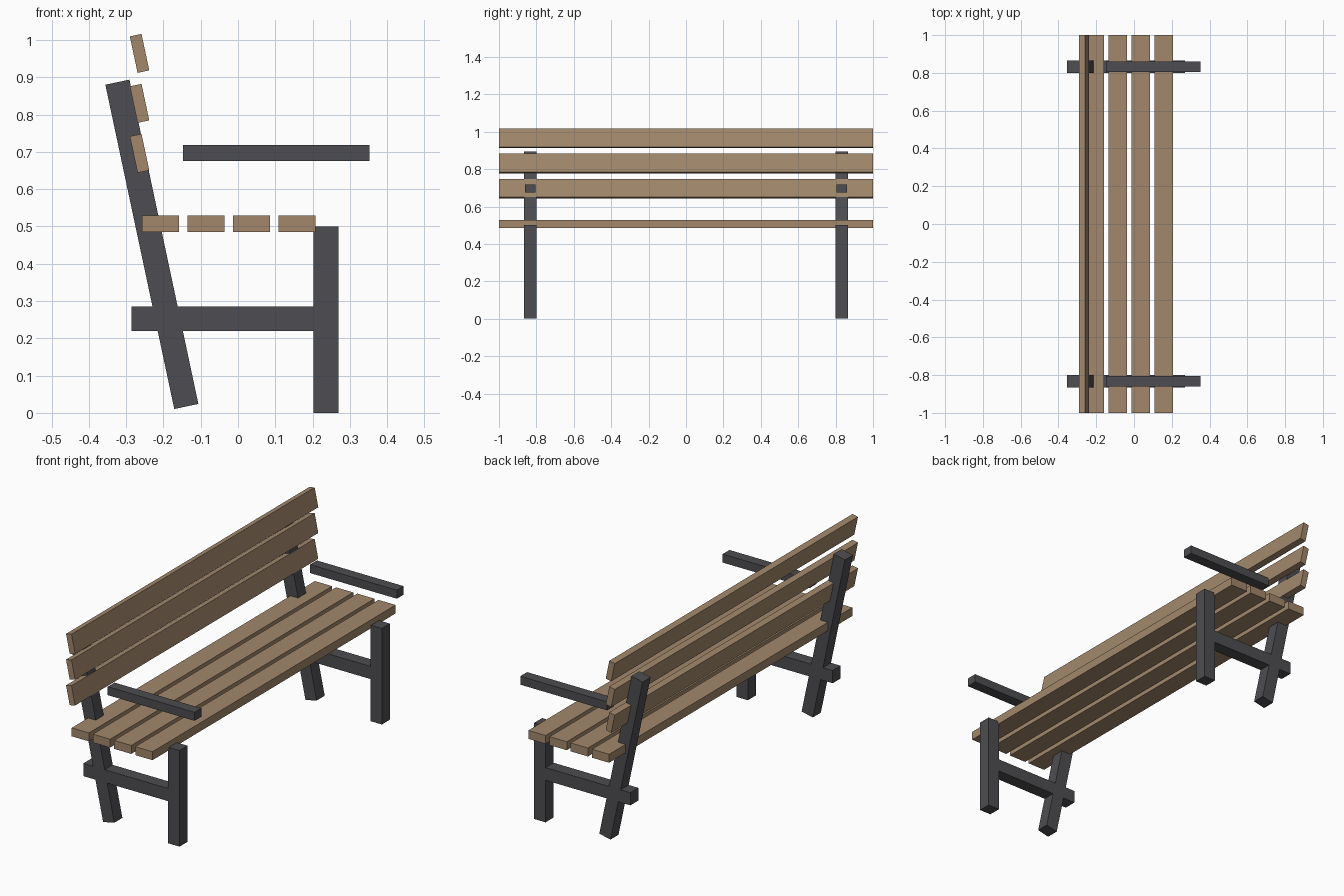
import bpy
import math

cube = bpy.data.objects.get("Cube")
if cube:
    bpy.data.objects.remove(cube, do_unlink=True)


def make_material(name, color):
    mat = bpy.data.materials.new(name)
    mat.use_nodes = True
    mat.diffuse_color = color
    mat.node_tree.nodes["Principled BSDF"].inputs["Base Color"].default_value = color
    return mat


wood = make_material("brown wood", (0.36, 0.245, 0.148, 1))
metal = make_material("dark grey frame", (0.075, 0.073, 0.082, 1))


def beam(name, center, size, mat, tilt=0.0):
    """Box of the given full size, leaned about the y axis."""
    bpy.ops.mesh.primitive_cube_add(size=1, location=center)
    obj = bpy.context.object
    obj.name = obj.data.name = name
    obj.scale = size
    bpy.ops.object.transform_apply(location=False, rotation=False, scale=True)
    obj.rotation_euler.y = tilt
    obj.data.materials.append(mat)
    return obj


LENGTH = 2.0
POST = 0.066
END_Y = 0.832
LEAN = math.radians(-12)

# Seat slats, running the length of the bench
for i in range(4):
    beam(f"seat_slat_{i + 1}", (-0.208 + 0.122 * i, 0, 0.507),
         (0.099, LENGTH, 0.044), wood)

# Backrest slats, stacked and leaning with the rear posts
for i in range(3):
    beam(f"back_slat_{i + 1}", (-0.264, 0, 0.696 + 0.134 * i),
         (0.032, LENGTH, 0.1), wood, LEAN)

# One frame at each end
for end, side in (("near", -1), ("far", 1)):
    y = side * END_Y
    beam(f"{end}_seat_leg", (0.236, y, 0.25), (POST, POST, 0.5), metal)
    beam(f"{end}_back_post", (-0.231, y, 0.452), (POST, POST, 0.889), metal, LEAN)
    beam(f"{end}_cross_bar", (-0.04, y, 0.252), (0.49, POST, POST), metal)
    beam(f"{end}_armrest", (0.102, y, 0.697), (0.5, 0.056, 0.044), metal)
